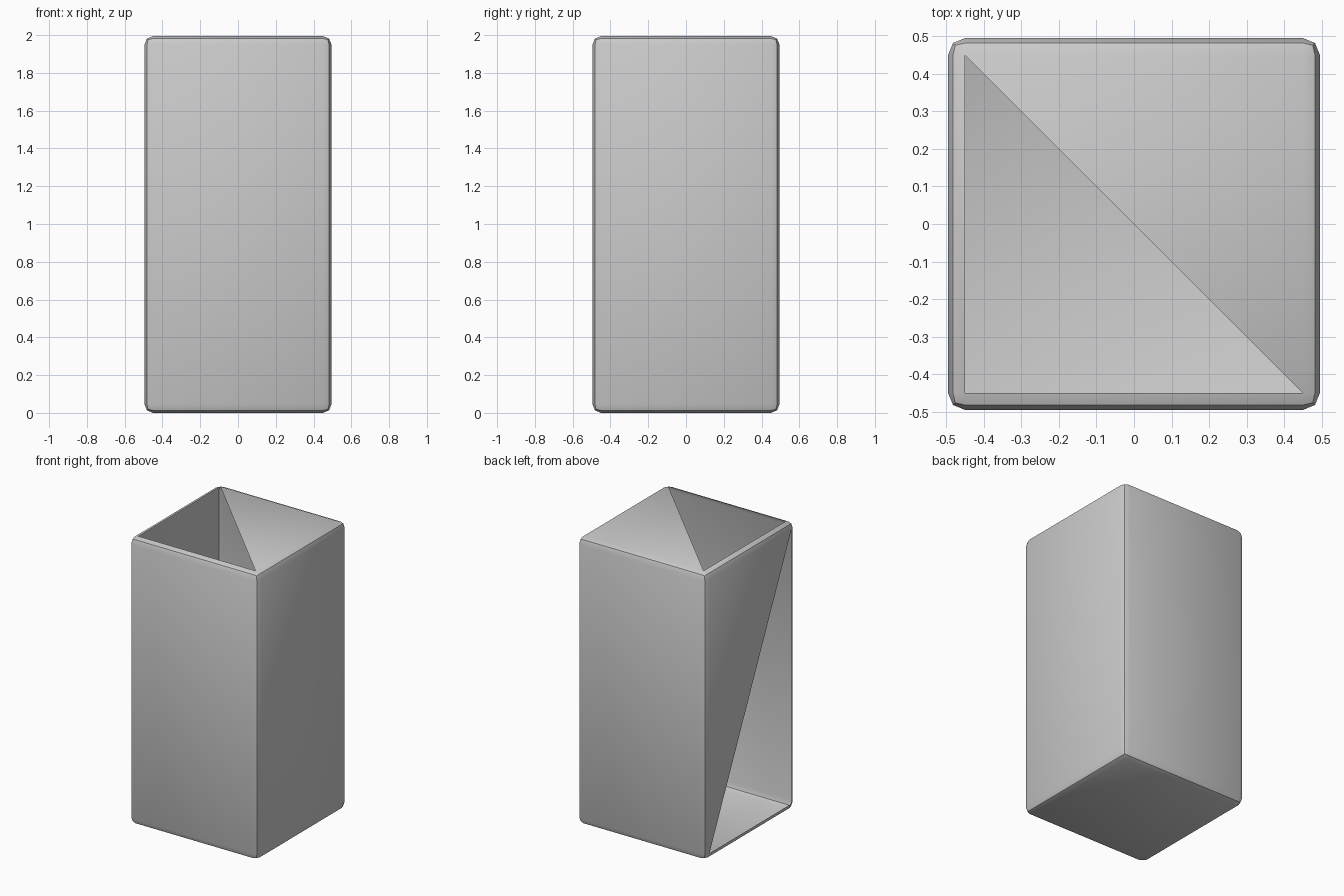
import bpy, bmesh
from mathutils import Vector

if "Cube" in bpy.data.objects:
    bpy.data.objects.remove(bpy.data.objects["Cube"])

W, H, B = 0.495, 1.995, 0.045   # half width, height, edge rounding

# Tall box shell with softened edges
bm = bmesh.new()
bmesh.ops.create_cube(bm, size=1)
for v in bm.verts:
    v.co = Vector((v.co.x * 2 * W, v.co.y * 2 * W, (v.co.z + 0.5) * H))
bmesh.ops.bevel(bm, geom=bm.edges[:], offset=B, segments=2, profile=0.5,
                affect='EDGES')
bm.normal_update()


def big_face(direction):
    d = Vector(direction)
    return max((f for f in bm.faces if f.normal.dot(d) > 0.99),
               key=lambda f: f.calc_area())


def keep_half(direction, missing):
    """Open half a wall along its diagonal, dropping the corner nearest 'missing'."""
    f = big_face(direction)
    m = Vector(missing)
    drop = min(f.verts, key=lambda v: (v.co - m).length)
    tri = [v for v in f.verts if v is not drop]
    bmesh.ops.delete(bm, geom=[f], context='FACES_ONLY')
    bm.faces.new(tri)


# Left wall lacks its lower front half, top lacks its front left half
keep_half((-1, 0, 0), (-W, -W, 0))
keep_half((0, 0, 1), (-W, -W, H))

bm.normal_update()
me = bpy.data.meshes.new("box_shell")
bm.to_mesh(me)
bm.free()
shell = bpy.data.objects.new("box_shell", me)
bpy.context.collection.objects.link(shell)
bpy.context.view_layer.objects.active = shell
shell.select_set(True)
bpy.ops.object.shade_smooth_by_angle(angle=0.7)
